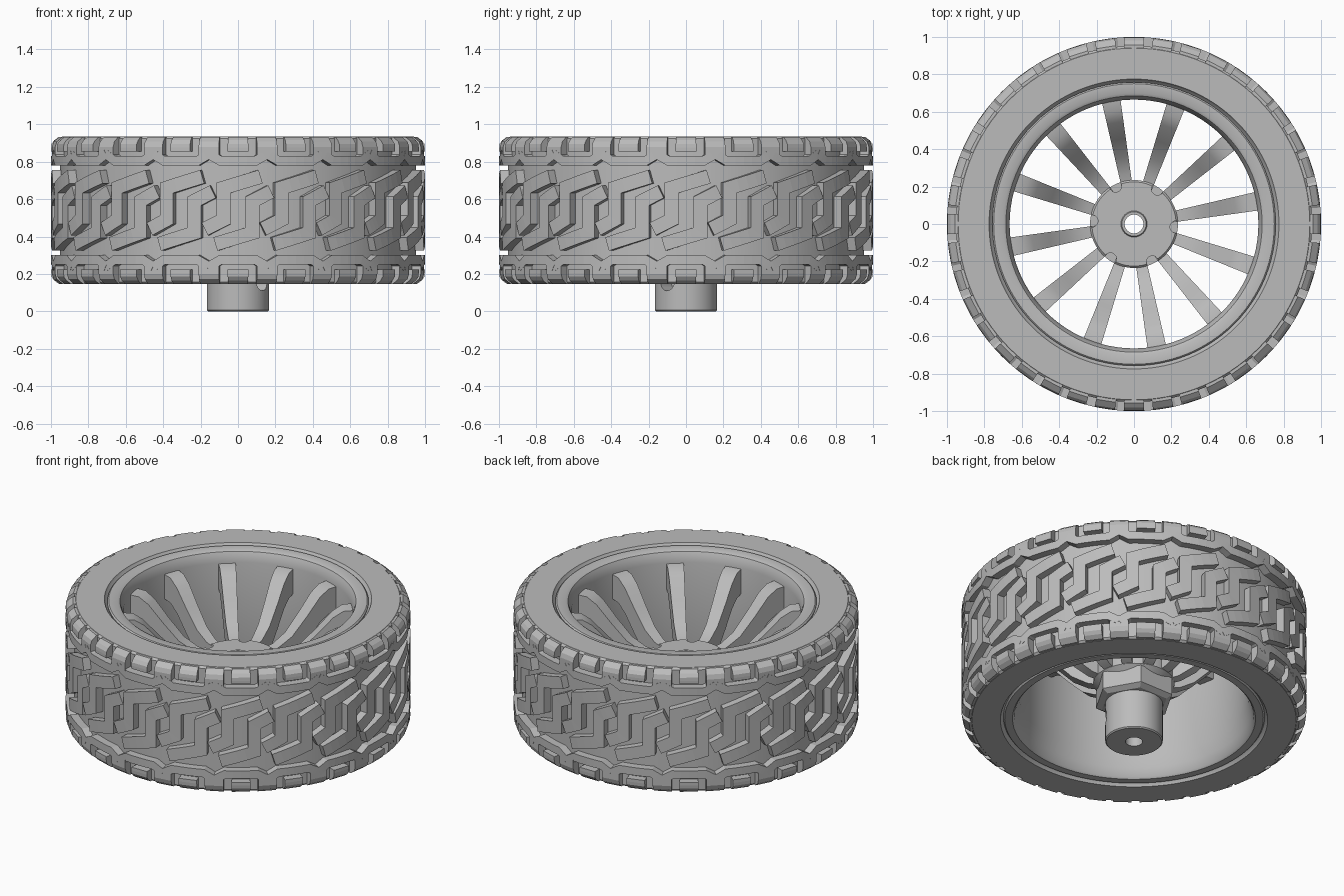
import bpy, bmesh, math
from mathutils import Vector, Matrix

cube = bpy.data.objects.get("Cube")
if cube:
    bpy.data.objects.remove(cube, do_unlink=True)

grey = bpy.data.materials.new("mid grey")
grey.use_nodes = True
grey.diffuse_color = (0.5, 0.5, 0.5, 1)
grey.node_tree.nodes["Principled BSDF"].inputs["Base Color"].default_value = (0.5, 0.5, 0.5, 1)

MID = 0.54      # height of the wheel's middle plane
PITCH = math.tau / 20


def finish(bm, name, smooth=True):
    bmesh.ops.recalc_face_normals(bm, faces=bm.faces)
    mesh = bpy.data.meshes.new(name)
    bm.to_mesh(mesh)
    bm.free()
    mesh.materials.append(grey)
    ob = bpy.data.objects.new(name, mesh)
    bpy.context.collection.objects.link(ob)
    if smooth:
        bpy.ops.object.select_all(action='DESELECT')
        ob.select_set(True)
        bpy.context.view_layer.objects.active = ob
        bpy.ops.object.shade_smooth_by_angle(angle=math.radians(32))
    return ob


def polar(r, a, z):
    return Vector((r * math.cos(a), r * math.sin(a), z))


def lathe(name, profile, sides=96, smooth=True):
    """Spin a closed (radius, height) outline round the axle."""
    bm = bmesh.new()
    rings = [[bm.verts.new(polar(r, math.tau * i / sides, z)) for r, z in profile]
             for i in range(sides)]
    n = len(profile)
    for i in range(sides):
        a, b = rings[i], rings[(i + 1) % sides]
        for j in range(n):
            k = (j + 1) % n
            bm.faces.new((a[j], b[j], b[k], a[k]))
    return finish(bm, name, smooth)


def cut(target, cutter):
    cutter.hide_render = True
    cutter.hide_viewport = True
    mod = target.modifiers.new("cut", 'BOOLEAN')
    mod.operation = 'DIFFERENCE'
    mod.solver = 'EXACT'
    mod.object = cutter


# Tyre carcass below the tread
lathe("tyre_carcass", [(0.775, 0.145), (0.94, 0.145), (0.952, 0.157), (0.952, 0.923),
                       (0.94, 0.935), (0.775, 0.935), (0.765, 0.915), (0.745, 0.9),
                       (0.745, 0.18), (0.765, 0.165)], 120)

# Rim barrel with a rounded lip on both ends
lathe("rim", [(0.75, 0.88), (0.758, 0.92), (0.75, 0.928), (0.70, 0.928), (0.685, 0.92),
              (0.675, 0.9), (0.665, 0.86), (0.665, 0.3), (0.68, 0.22), (0.695, 0.165),
              (0.705, 0.155), (0.75, 0.155), (0.758, 0.165), (0.75, 0.2)])


# Raised tread made of mitred ribbons wrapped round the tyre
def tread_radius(z):
    t = max(0, (abs(z - MID) - 0.345) / 0.05)
    return 1 - 0.045 * t * t


def ribbon(bm, path, width, turn, flip):
    pts = []
    for a, b in zip(path, path[1:]):
        pts += [Vector(a).lerp(Vector(b), k / 4) for k in range(4)]
    pts.append(Vector(path[-1]))
    rows = []
    for i, p in enumerate(pts):
        d0 = (p - pts[max(i - 1, 0)]).normalized()
        d1 = (pts[min(i + 1, len(pts) - 1)] - p).normalized()
        d = (d0 + d1).normalized()
        scale = 1 / max(0.5, d.dot(d1 if d1.length else d0))
        side = Vector((-d.y, d.x)) * width / 2 * scale
        row = []
        for q, top in ((p + side, 0), (p + side, 1), (p - side, 1), (p - side, 0)):
            z = MID + flip * q.y
            z = min(max(z, 0.147), 0.933)
            r = tread_radius(z) if top else 0.93
            row.append(bm.verts.new(polar(r, flip * q.x + turn, z)))
        rows.append(row)
    for a, b in zip(rows, rows[1:]):
        for j in range(4):
            k = (j + 1) % 4
            bm.faces.new((a[j], a[k], b[k], b[j]))
    bm.faces.new(rows[0])
    bm.faces.new(rows[-1][::-1])


bm = bmesh.new()
half = PITCH / 2
cap = [(-half, 0.30), (-0.095, 0.265), (0.095, 0.265), (half, 0.30)]
hook = [(-0.10, -0.10), (0, -0.05), (0, 0.12), (0.2, 0.18)]
for n in range(20):
    turn = n * PITCH - math.pi / 2
    for flip in (1, -1):
        # shoulder block: cap, wide leg and centre stub
        ribbon(bm, cap, 0.05, turn, flip)
        ribbon(bm, [(half, 0.285), (half, 0.395)], 0.11, turn, flip)
        ribbon(bm, [(0, 0.315), (0, 0.395)], 0.11, turn, flip)
        # nested bent ribs of the middle band
        ribbon(bm, [(x - half / 2, y) for x, y in hook], 0.075, turn, flip)
finish(bm, "tread", False)

# Spokes: dished side profile, widening toward the rim
top = [(0.18, 0.55), (0.27, 0.565), (0.36, 0.61), (0.46, 0.71), (0.55, 0.81), (0.61, 0.85), (0.69, 0.855)]
low = [(0.18, 0.38), (0.27, 0.40), (0.36, 0.45), (0.46, 0.55), (0.55, 0.65), (0.61, 0.69), (0.69, 0.70)]
bm = bmesh.new()
for n in range(12):
    rot = Matrix.Rotation(math.radians(10.5 + 30 * n), 3, 'Z')
    rows = []
    for (r, zt), (_, zl) in zip(top, low):
        w = 0.02 + 0.045 * r
        rows.append([bm.verts.new(rot @ Vector(c)) for c in
                     ((r, -w, zl), (r, w, zl), (r, w, zt), (r, -w, zt))])
    for a, b in zip(rows, rows[1:]):
        for j in range(4):
            k = (j + 1) % 4
            bm.faces.new((a[j], a[k], b[k], b[j]))
    bm.faces.new(rows[0])
    bm.faces.new(rows[-1][::-1])
finish(bm, "spokes")

# Hub plate with scallops between pairs of spokes
hub = lathe("hub_plate", [(0.05, 0.36), (0.2, 0.36), (0.235, 0.39), (0.235, 0.56), (0.225, 0.57),
                          (0.07, 0.57), (0.065, 0.58), (0.05, 0.58)], 64)
bm = bmesh.new()
for n in range(6):
    spot = polar(0.225, math.radians(60 * n - 4), 0.6)
    bmesh.ops.create_cone(bm, cap_ends=True, segments=20, radius1=0.032, radius2=0.032,
                          depth=0.16, matrix=Matrix.Translation(spot))
cut(hub, finish(bm, "scallop_cutter", False))

# Hexagonal collar under the hub plate
lathe("hex_collar", [(0.10, 0.25), (0.2, 0.25), (0.235, 0.27), (0.235, 0.38), (0.10, 0.38)], 6, False)

# Hollow axle sleeve with a set-screw hole
sleeve = lathe("axle_sleeve", [(0.05, 0), (0.16, 0), (0.167, 0.007), (0.167, 0.3), (0.05, 0.3)], 64)
bm = bmesh.new()
a = math.radians(-38)
bmesh.ops.create_cone(bm, cap_ends=True, segments=24, radius1=0.045, radius2=0.045, depth=0.16,
                      matrix=Matrix.Translation(polar(0.15, a, 0.155)) @ Matrix.Rotation(a, 4, 'Z')
                      @ Matrix.Rotation(math.pi / 2, 4, 'Y'))
cut(sleeve, finish(bm, "screw_hole_cutter", False))
